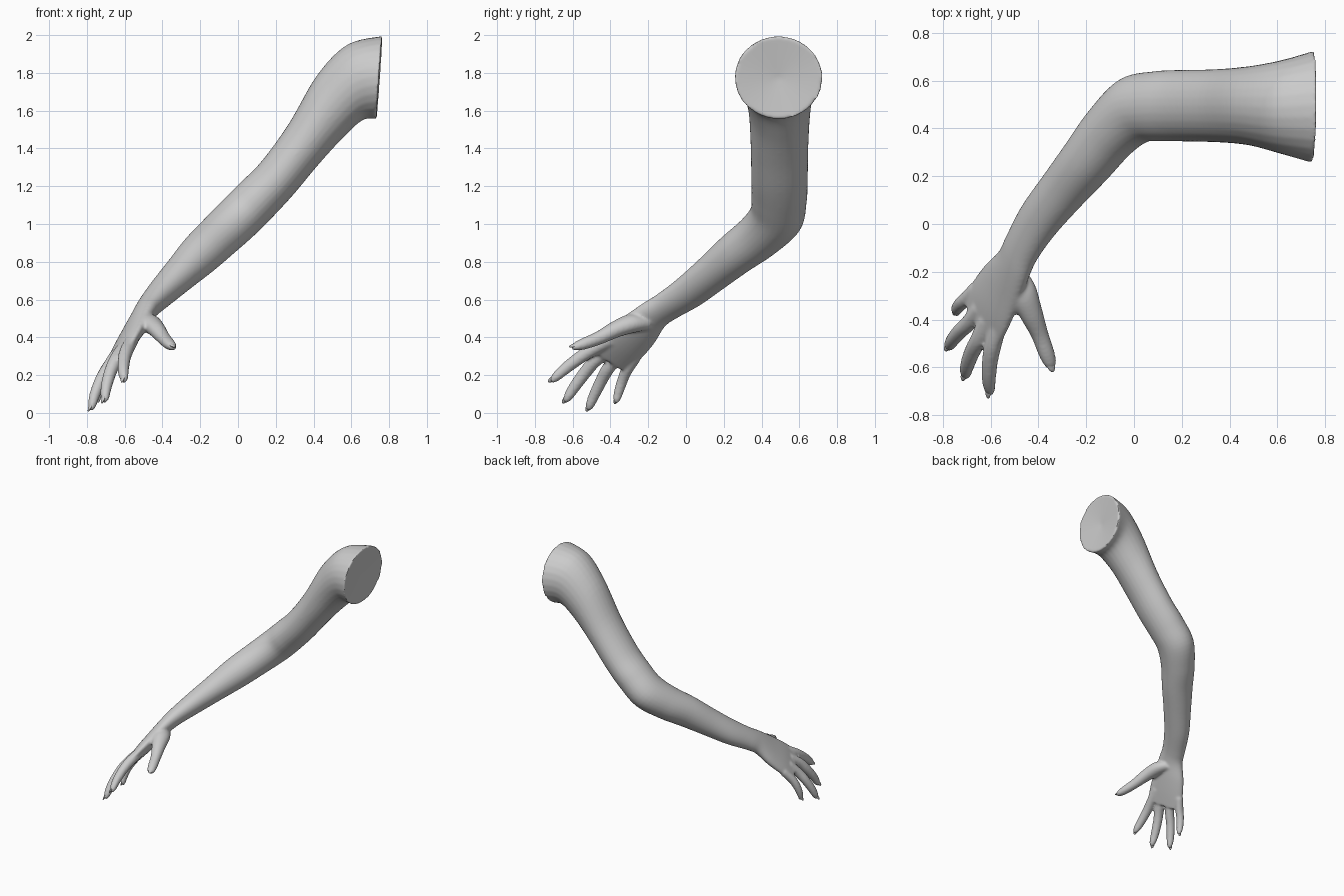
import bpy, bmesh, math
from mathutils import Vector, Matrix

if "Cube" in bpy.data.objects:
    bpy.data.objects.remove(bpy.data.objects["Cube"])

SIDES, STEPS = 28, 6
ARM_BACK = (-1, 0, 1)            # outer side of the arm
HAND_BACK = (-.8, -.14, .6)      # back of the hand


def catmull(p0, p1, p2, p3, t):
    return 0.5 * (2 * p1 + (p2 - p0) * t + (2 * p0 - 5 * p1 + 4 * p2 - p3) * t * t
                  + (3 * p1 - p0 - 3 * p2 + p3) * t ** 3)


def loft(bm, rings, dent=0.0):
    """Smooth closed tube through rings of (centre, width, depth, back direction)."""
    n = len(rings)
    frames = []
    for i, (c, a, b, back) in enumerate(rings):
        tangent = (Vector(rings[min(i + 1, n - 1)][0]) - Vector(rings[max(i - 1, 0)][0])).normalized()
        bk = Vector(back).normalized()
        frames.append((Vector(c), bk.cross(tangent).normalized() * a, bk * b))
    loops = []
    for i in range(n - 1):
        ids = (max(i - 1, 0), i, i + 1, min(i + 2, n - 1))
        for s in range(STEPS + (i == n - 2)):
            c, A, B = (catmull(*[frames[k][j] for k in ids], s / STEPS) for j in range(3))
            loops.append([bm.verts.new(c + A * math.cos(q) + B * math.sin(q))
                          for q in (2 * math.pi * k / SIDES for k in range(SIDES))])
    for r0, r1 in zip(loops, loops[1:]):
        for k in range(SIDES):
            m = (k + 1) % SIDES
            bm.faces.new((r0[k], r0[m], r1[m], r1[k]))
    # end caps as fans, the first one can be dented inward
    inward = (frames[1][0] - frames[0][0]).normalized() * dent
    for ring, c in ((loops[0], frames[0][0] + inward), (loops[-1], frames[-1][0])):
        mid = bm.verts.new(c)
        for k in range(SIDES):
            bm.faces.new((ring[k], ring[(k + 1) % SIDES], mid))


def make_object(name, bm):
    bmesh.ops.recalc_face_normals(bm, faces=bm.faces)
    mesh = bpy.data.meshes.new(name)
    bm.to_mesh(mesh)
    bm.free()
    ob = bpy.data.objects.new(name, mesh)
    bpy.context.collection.objects.link(ob)
    bpy.ops.object.select_all(action='DESELECT')
    ob.select_set(True)
    bpy.context.view_layer.objects.active = ob
    return ob


body = bmesh.new()
nails = bmesh.new()


def nail(tip, direction, back, size):
    y = direction.normalized()
    z = (Vector(back) - y * Vector(back).dot(y)).normalized()
    x = y.cross(z)
    rot = Matrix((x, y, z)).transposed().to_4x4()
    pos = Vector(tip) - y * .032 * size + z * .009 * size
    bmesh.ops.create_uvsphere(
        nails, u_segments=16, v_segments=10, radius=1,
        matrix=Matrix.Translation(pos) @ rot @ Matrix.Diagonal((.016 * size, .034 * size, .008 * size, 1)))


# shoulder, upper arm, elbow, forearm, wrist and palm
loft(body, [
    ((.75, .49, 1.775), .235, .221, (.07, .05, 1)),
    ((.62, .49, 1.75), .197, .204, (-.2, 0, 1)),
    ((.485, .495, 1.62), .166, .182, (-.38, 0, 1)),
    ((.345, .495, 1.42), .153, .135, (-.68, 0, 1)),
    ((.21, .495, 1.245), .15, .122, ARM_BACK),
    ((.1, .493, 1.13), .147, .125, ARM_BACK),
    ((0, .475, 1.03), .145, .125, ARM_BACK),
    ((-.1, .385, .935), .128, .12, ARM_BACK),
    ((-.2, .26, .84), .115, .113, ARM_BACK),
    ((-.3, .14, .74), .105, .095, ARM_BACK),
    ((-.4, .015, .64), .098, .078, ARM_BACK),
    ((-.47, -.10, .565), .09, .063, ARM_BACK),
    ((-.505, -.175, .515), .096, .055, (-.9, -.08, .8)),
    ((-.555, -.26, .43), .125, .05, HAND_BACK),
    ((-.60, -.34, .355), .14, .043, HAND_BACK),
    ((-.64, -.415, .285), .143, .031, HAND_BACK),
], dent=.025)

# four fingers: root inside the palm, base, tip, thickness
fingers = [
    ((-.56, -.40, .385), (-.585, -.50, .33), (-.605, -.725, .16), 1.0),
    ((-.615, -.40, .335), (-.645, -.48, .275), (-.712, -.65, .048), 1.0),
    ((-.645, -.35, .31), (-.685, -.41, .235), (-.785, -.525, .005), .95),
    ((-.66, -.27, .29), (-.70, -.315, .22), (-.75, -.375, .045), .85),
]
for root, base, tip, s in fingers:
    base, tip = Vector(base), Vector(tip)
    d = tip - base
    up = Vector(HAND_BACK).normalized()
    rings = [(root, .037 * s, .034 * s, HAND_BACK)]
    for t, r, lift in ((0, .036, .004), (.3, .034, .014), (.62, .031, .013),
                       (.84, .025, .005), (.95, .012, 0)):
        rings.append((base + d * t + up * lift, r * s, r * s, HAND_BACK))
    loft(body, rings)
    nail(tip, d, HAND_BACK, s)

# thumb
THUMB_BACK = (.35, -.35, .85)
loft(body, [
    ((-.50, -.21, .48), .05, .045, THUMB_BACK),
    ((-.47, -.28, .475), .062, .052, THUMB_BACK),
    ((-.432, -.37, .443), .05, .044, THUMB_BACK),
    ((-.395, -.46, .397), .037, .036, THUMB_BACK),
    ((-.366, -.54, .366), .034, .031, THUMB_BACK),
    ((-.35, -.585, .35), .026, .022, THUMB_BACK),
    ((-.345, -.605, .343), .012, .010, THUMB_BACK),
])
nail((-.342, -.615, .34), Vector((.025, -.075, -.026)), THUMB_BACK, 1.1)

# fuse everything into one skin with soft webbing
arm = make_object("arm", body)
fuse = arm.modifiers.new("fuse", 'REMESH')
fuse.mode = 'VOXEL'
fuse.voxel_size = .008
soft = arm.modifiers.new("soften", 'SMOOTH')
soft.factor = .5
soft.iterations = 8
for name in ("fuse", "soften"):
    bpy.ops.object.modifier_apply(modifier=name)
bpy.ops.object.shade_smooth_by_angle(angle=math.radians(50))

make_object("fingernails", nails)
bpy.ops.object.shade_smooth_by_angle(angle=math.radians(60))
